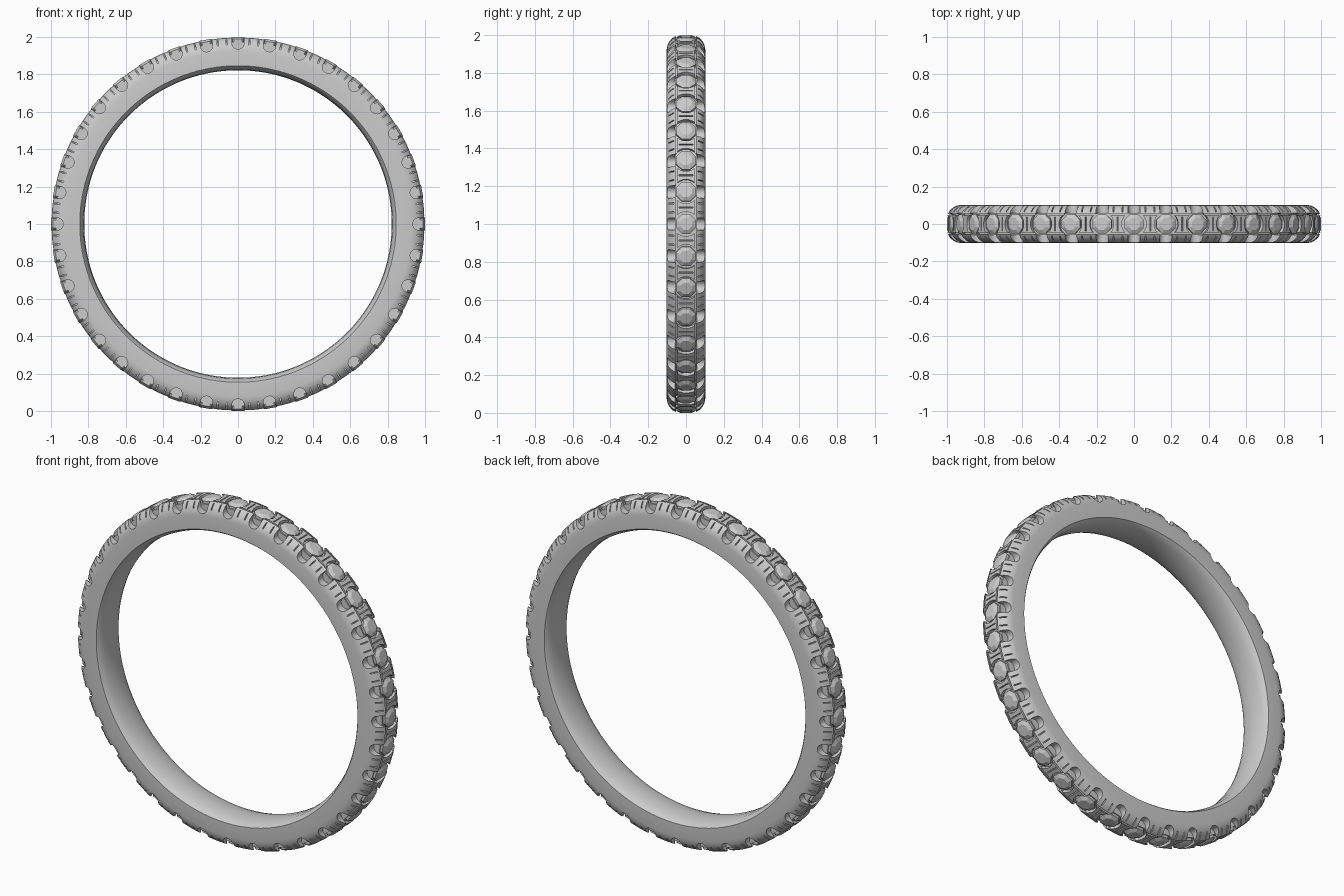
import bpy, bmesh, math
from mathutils import Matrix, Vector

if "Cube" in bpy.data.objects:
    bpy.data.objects.remove(bpy.data.objects["Cube"])

N = 36          # tread repeats
SEG = 144       # lathe segments
CENTRE = Matrix.Translation((0, 0, 1))


def spin(deg):
    return CENTRE @ Matrix.Rotation(math.radians(deg), 4, 'Y')


def make_object(name, bm):
    bmesh.ops.recalc_face_normals(bm, faces=bm.faces[:])
    me = bpy.data.meshes.new(name)
    bm.to_mesh(me)
    bm.free()
    ob = bpy.data.objects.new(name, me)
    bpy.context.collection.objects.link(ob)
    return ob


def lathe(name, profile):
    """Closed (y, r) profile turned about the wheel axis."""
    bm = bmesh.new()
    rings = []
    for i in range(SEG):
        m = spin(360 * i / SEG)
        rings.append([bm.verts.new(m @ Vector((0, y, r))) for y, r in profile])
    n = len(profile)
    for i in range(SEG):
        a, b = rings[i], rings[(i + 1) % SEG]
        for j in range(n):
            k = (j + 1) % n
            bm.faces.new((a[j], a[k], b[k], b[j]))
    return make_object(name, bm)


def loft(bm, loops, m):
    """Solid through a list of equal-length point loops."""
    vs = [[bm.verts.new(m @ Vector(p)) for p in lp] for lp in loops]
    n = len(loops[0])
    for a, b in zip(vs, vs[1:]):
        for j in range(n):
            k = (j + 1) % n
            bm.faces.new((a[j], a[k], b[k], b[j]))
    bm.faces.new(vs[0][::-1])
    bm.faces.new(vs[-1])


def box(bm, m, x0, x1, y0, y1, z0, z1):
    loft(bm, [[(x0, y0, z), (x1, y0, z), (x1, y1, z), (x0, y1, z)] for z in (z0, z1)], m)


def ngon(r, z, n):
    return [(r * math.cos(2 * math.pi * (i + .5) / n),
             r * math.sin(2 * math.pi * (i + .5) / n), z) for i in range(n)]


# tyre body
half = [(0.0, 0.822), (0.06, 0.826), (0.092, 0.838), (0.102, 0.846), (0.102, 0.925),
        (0.098, 0.948), (0.088, 0.968), (0.072, 0.986), (0.05, 0.997)]
profile = half + [(-y, r) for y, r in half[:0:-1]]
tyre = lathe("tyre", profile)

# cutters: side scoops, round wells, thin grooves
scoops, wells, sipes = bmesh.new(), bmesh.new(), bmesh.new()
arc = [(0.033 * math.cos(math.pi + math.pi * i / 10),
        0.968 + 0.033 * math.sin(math.pi + math.pi * i / 10)) for i in range(11)]
outline = arc + [(0.033, 1.05), (-0.033, 1.05)]
for i in range(N):
    m = spin(360 * i / N)
    loft(wells, [ngon(0.066, z, 16) for z in (0.974, 1.05)], m)
    mid = spin(360 * (i + .5) / N)
    for s in (-1, 1):
        loft(scoops, [[(x, s * y, z) for x, z in outline] for y in (0.058, 0.12)], m)
        # short slits across the shoulder blocks
        for x in (-0.024, 0.024):
            box(sipes, mid, x - .003, x + .003, *sorted((s * .064, s * .094)), 0.958, 1.05)
        # groove edging the centre bridge
        box(sipes, mid, -0.05, 0.05, *sorted((s * .046, s * .054)), 0.978, 1.05)
    # slit across the centre bridge
    box(sipes, mid, -0.003, 0.003, -0.038, 0.038, 0.98, 1.05)

cutters = [make_object(n, b) for n, b in
           (("scoop_cutter", scoops), ("well_cutter", wells), ("slit_cutter", sipes))]
for c in cutters:
    c.hide_render = True
    mod = tyre.modifiers.new(c.name, 'BOOLEAN')
    mod.operation = 'DIFFERENCE'
    mod.solver = 'EXACT'
    mod.object = c
dg = bpy.context.evaluated_depsgraph_get()
carved = bpy.data.meshes.new_from_object(tyre.evaluated_get(dg))
tyre.modifiers.clear()
tyre.data = carved
for c in cutters:
    bpy.data.objects.remove(c)

# faceted centre knobs
bm = bmesh.new()
for i in range(N):
    loft(bm, [ngon(0.056, 0.965, 8), ngon(0.056, 0.988, 8), ngon(0.034, 1.0, 8)],
         spin(360 * i / N))
make_object("centre_knobs", bm)

# smooth tyre with sharp edges kept
bpy.ops.object.select_all(action='DESELECT')
tyre.select_set(True)
bpy.context.view_layer.objects.active = tyre
bpy.ops.object.shade_smooth_by_angle(angle=math.radians(25))
